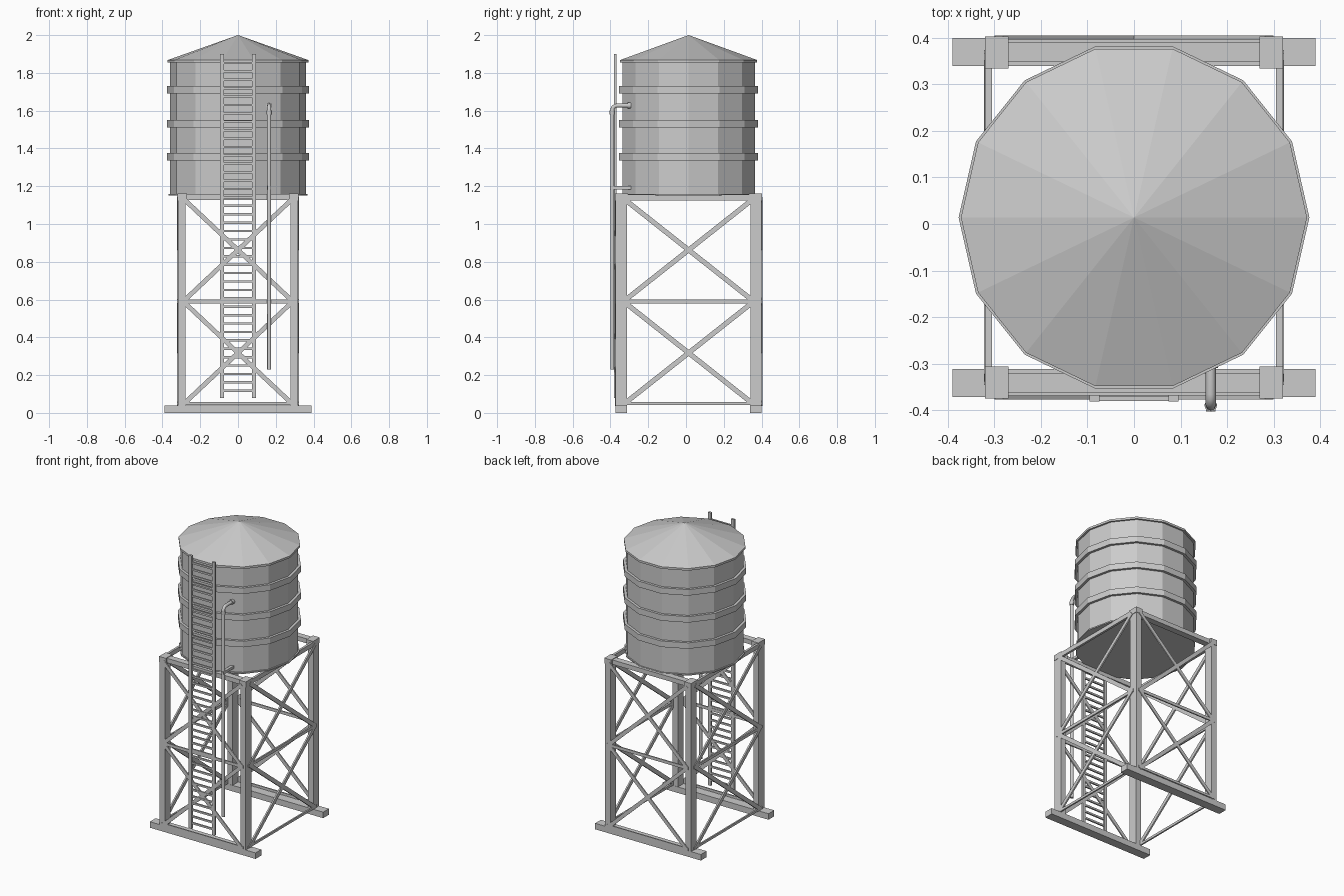
import bpy, math
from mathutils import Vector

if "Cube" in bpy.data.objects:
    bpy.data.objects.remove(bpy.data.objects["Cube"])

CY = 0.014   # shared y centre of tower and tank


def box(name, x0, x1, y0, y1, z0, z1):
    bpy.ops.mesh.primitive_cube_add(size=1, location=((x0+x1)/2, (y0+y1)/2, (z0+z1)/2))
    o = bpy.context.object
    o.name = name
    o.scale = (x1-x0, y1-y0, z1-z0)
    return o


def strut(name, a, b, width, depth, out):
    # flat bar from a to b; its thin direction is the axis "out"
    a, b, n = Vector(a), Vector(b), Vector(out)
    d = (b-a).normalized()
    w = n.cross(d)*width/2
    n = n*depth/2
    v = [p+i*w+j*n for p in (a, b) for i, j in ((-1, -1), (1, -1), (1, 1), (-1, 1))]
    f = [(3, 2, 1, 0), (4, 5, 6, 7)] + [(i, (i+1) % 4, (i+1) % 4+4, i+4) for i in range(4)]
    me = bpy.data.meshes.new(name)
    me.from_pydata(v, [], f)
    o = bpy.data.objects.new(name, me)
    bpy.context.collection.objects.link(o)
    return o


def lathe(name, profile, n=14):
    # closed low-poly solid of revolution from (radius, z) pairs
    verts = [(r*math.cos(2*math.pi*i/n), CY+r*math.sin(2*math.pi*i/n), z)
             for r, z in profile for i in range(n)]
    faces = [(k*n+i, k*n+(i+1) % n, (k+1)*n+(i+1) % n, (k+1)*n+i)
             for k in range(len(profile)-1) for i in range(n)]
    faces += [tuple(reversed(range(n)))]
    if profile[-1][0] > 0.001:
        faces += [tuple(range((len(profile)-1)*n, len(profile)*n))]
    me = bpy.data.meshes.new(name)
    me.from_pydata(verts, [], faces)
    o = bpy.data.objects.new(name, me)
    bpy.context.collection.objects.link(o)
    return o


def tube(name, pts, r):
    cu = bpy.data.curves.new(name, 'CURVE')
    cu.dimensions = '3D'
    cu.bevel_depth = r
    cu.bevel_resolution = 2
    cu.use_fill_caps = True
    sp = cu.splines.new('POLY')
    sp.points.add(len(pts)-1)
    for p, c in zip(sp.points, pts):
        p.co = (*c, 1)
    o = bpy.data.objects.new(name, cu)
    bpy.context.collection.objects.link(o)


# tank, base lip, hoops and conical roof
lathe("tank_wall", [(0.36, 1.155), (0.36, 1.86)])
lathe("tank_base_lip", [(0.368, 1.152), (0.368, 1.16)])
for z in (1.355, 1.53, 1.71):
    lathe("tank_hoop", [(0.377, z-0.02), (0.377, z+0.02)])
lathe("roof", [(0.372, 1.854), (0.372, 1.868), (0.0005, 2.0)])

# tower: feet, legs, top beams
for s in (-1, 1):
    def ys(a, b):
        return sorted((CY+s*a, CY+s*b))
    box("foot_beam", -0.39, 0.39, *ys(0.326, 0.386), 0, 0.04)
    box("top_beam", -0.318, 0.318, *ys(0.335, 0.377), 1.128, 1.158)
    for t in (-1, 1):
        box("leg", *sorted((t*0.278, t*0.317)), *ys(0.327, 0.386), 0.03, 1.155)
        box("leg_cap", *sorted((t*0.27, t*0.32)), *ys(0.32, 0.389), 1.125, 1.162)
    box("side_top_beam", *sorted((s*0.305, s*0.32)), CY-0.35, CY+0.35, 1.125, 1.155)

    # horizontal ties and cross braces on all four faces
    fy, sx = CY+s*0.387, s*0.317
    for z, h in ((0.05, 0.016), (0.59, 0.02)):
        strut("cross_tie", (-0.3, fy, z), (0.3, fy, z), h, 0.008, (0, 1, 0))
        strut("side_tie", (sx, CY-0.36, z), (sx, CY+0.36, z), h, 0.01, (1, 0, 0))
    for z0, z1 in ((0.045, 0.59), (0.59, 1.135)):
        for t in (-1, 1):
            strut("cross_brace", (-t*0.29, fy, z0), (t*0.29, fy, z1), 0.024, 0.008, (0, 1, 0))
            strut("side_brace", (sx, CY-t*0.345, z0), (sx, CY+t*0.345, z1), 0.026, 0.01, (1, 0, 0))

# ladder
for s in (-1, 1):
    box("ladder_rail", s*0.085-0.011, s*0.085+0.011, -0.382, -0.368, 0.08, 1.9)
for i in range(40):
    z = 0.117+i*0.0445
    box("ladder_rung", -0.08, 0.08, -0.38, -0.37, z-0.006, z+0.006)

# supply pipe with elbow into the tank, and lower wall bracket
PX, PY = 0.165, -0.39
arc = [(PX, PY+0.025*(1-math.cos(a)), 1.602+0.025*math.sin(a))
       for a in [i*math.pi/8 for i in range(5)]]
tube("supply_pipe", [(PX, PY, 0.23)] + arc + [(PX, -0.285, 1.627)], 0.011)
tube("pipe_collar", [(PX, PY, 1.58), (PX, PY, 1.602)], 0.014)
tube("pipe_flange", [(PX, -0.31, 1.627), (PX, -0.29, 1.627)], 0.016)
box("pipe_bracket", PX-0.01, PX+0.01, -0.403, -0.285, 1.183, 1.2)
